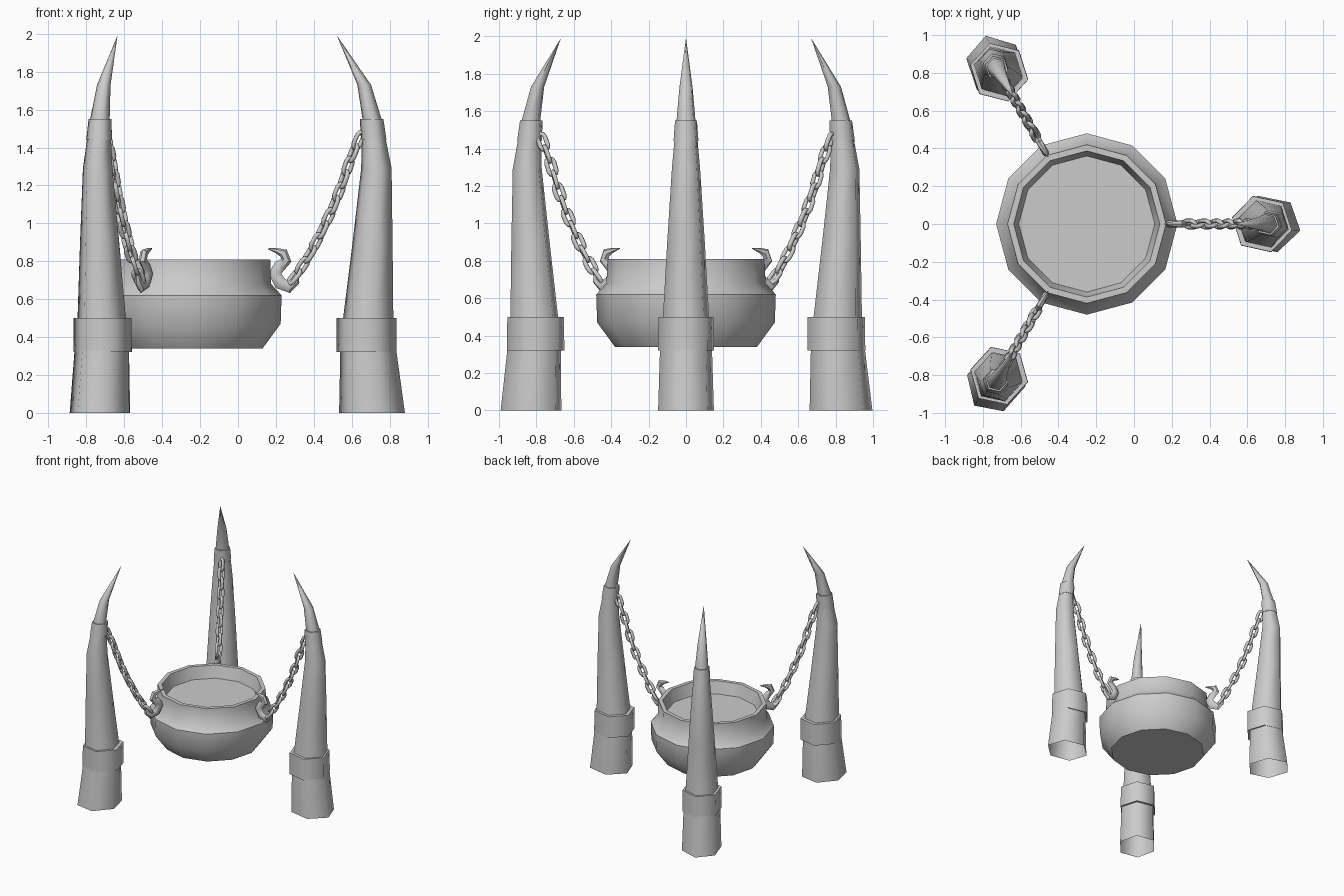
import bpy
import bmesh
from math import sin, cos, pi, radians
from mathutils import Vector, Matrix

cube = bpy.data.objects.get("Cube")
if cube:
    bpy.data.objects.remove(cube, do_unlink=True)

GREY = (0.6, 0.6, 0.6, 1)
mat = bpy.data.materials.new("plain grey")
mat.use_nodes = True
mat.diffuse_color = GREY
bsdf = mat.node_tree.nodes["Principled BSDF"]
bsdf.inputs["Base Color"].default_value = GREY
bsdf.inputs["Roughness"].default_value = 0.8

CENTRE = Vector((-0.25, 0, 0))


def loft(bm, rings, closed=False, cap_start=False, cap_end=False):
    """Skin a list of equal-sized point rings."""
    rows = [[bm.verts.new(p) for p in ring] for ring in rings]
    n = len(rows[0])
    pairs = list(zip(rows, rows[1:])) + ([(rows[-1], rows[0])] if closed else [])
    for a, b in pairs:
        for i in range(n):
            j = (i + 1) % n
            bm.faces.new((a[i], a[j], b[j], b[i]))
    if cap_start:
        bm.faces.new(rows[0][::-1])
    if cap_end:
        bm.faces.new(rows[-1])


def finish(bm, name, angle, turns=(0,), recalc=True):
    """Make a shaded mesh and place turned copies around the pot."""
    if recalc:
        bmesh.ops.recalc_face_normals(bm, faces=bm.faces)
    mesh = bpy.data.meshes.new(name)
    bm.to_mesh(mesh)
    bm.free()
    mesh.materials.append(mat)
    mesh.shade_smooth()
    mesh.set_sharp_from_angle(angle=radians(angle))
    for k, turn in enumerate(turns):
        obj = bpy.data.objects.new(name if len(turns) == 1 else f"{name}_{k + 1}", mesh)
        bpy.context.collection.objects.link(obj)
        obj.matrix_world = (Matrix.Translation(CENTRE) @ Matrix.Rotation(turn, 4, "Z")
                            @ Matrix.Translation(-CENTRE))


THREE = [i * 2 * pi / 3 for i in range(3)]


def horn_ring(z, x, rx, ry):
    """Slightly turned hexagon."""
    angles = [radians(-13) + i * pi / 3 for i in range(6)]
    return [(x + 1.03 * rx * cos(a), 1.04 * ry * sin(a), z) for a in angles]


# Pot with rim, inner wall and filled surface
profile = [(0.38, 0.34), (0.475, 0.47), (0.48, 0.62), (0.425, 0.68), (0.42, 0.81),
           (0.387, 0.81), (0.36, 0.71)]
bm = bmesh.new()
loft(bm, [[CENTRE + Vector((r * cos(i * pi / 6), r * sin(i * pi / 6), z)) for i in range(12)]
          for r, z in profile], cap_start=True, cap_end=True)
finish(bm, "pot", 40)

# Horns, open underneath
bm = bmesh.new()
loft(bm, [horn_ring(*s) for s in (
    (0, 0.707, 0.173, 0.15), (0.32, 0.688, 0.148, 0.14), (0.5, 0.687, 0.132, 0.124),
    (0.9, 0.71, 0.105, 0.101), (1.29, 0.73, 0.08, 0.076), (1.47, 0.714, 0.06, 0.06))])
finish(bm, "horn", 65, THREE, recalc=False)

bm = bmesh.new()
loft(bm, [horn_ring(*s) for s in (
    (1.47, 0.714, 0.052, 0.054), (1.55, 0.707, 0.05, 0.051), (1.73, 0.666, 0.036, 0.035),
    (1.985, 0.525, 0.001, 0.001))], cap_end=True)
finish(bm, "horn_tip", 65, THREE, recalc=False)

# Lower and upper bands around each horn
for name, low, high, thick in (
        ("lower_band", (0.32, 0.678, 0.158, 0.15), (0.5, 0.678, 0.157, 0.148), 0.03),
        ("upper_band", (1.44, 0.716, 0.067, 0.067), (1.55, 0.705, 0.062, 0.059), 0.014)):
    bm = bmesh.new()
    slim = [(z, x, rx - thick, ry - thick) for z, x, rx, ry in (low, high)]
    loft(bm, [horn_ring(*s) for s in (slim[0], low, high, slim[1])], closed=True)
    finish(bm, name, 65, THREE)

# Curled hook over the rim, tapering to a point at each end
hook = [(0.16, 0.866, 0.003), (0.2, 0.857, 0.013), (0.24, 0.843, 0.025), (0.255, 0.805, 0.028),
        (0.22, 0.775, 0.032), (0.195, 0.735, 0.034), (0.222, 0.684, 0.034),
        (0.27, 0.664, 0.032), (0.303, 0.695, 0.023), (0.318, 0.755, 0.003)]
rings = []
for i, (x, z, r) in enumerate(hook):
    a, b = hook[max(i - 1, 0)], hook[min(i + 1, len(hook) - 1)]
    side = Vector((a[1] - b[1], 0, b[0] - a[0])).normalized()
    depth = Vector((0, min(r, 0.02), 0))
    rings.append([Vector((x, 0, z)) + side * r * cos(k * pi / 3) + depth * sin(k * pi / 3)
                  for k in range(6)])
bm = bmesh.new()
loft(bm, rings, cap_start=True, cap_end=True)
finish(bm, "hook", 50, THREE)


# Sagging chain of interlocked oval links
def add_link(bm, middle, tangent, roll, length, width, wire):
    across = Vector((0, cos(roll), 0)) + tangent.cross(Vector((0, 1, 0))) * sin(roll)
    normal = tangent.cross(across)
    r = width / 2 - wire
    straight = length / 2 - width / 2
    rings = []
    for i in range(10):
        a = (i if i < 5 else i - 1) * pi / 4
        shift = straight if i < 5 else -straight
        out = across * cos(a) + tangent * sin(a)
        spot = middle + tangent * shift + out * r
        rings.append([spot + (out * cos(k * pi / 3) + normal * sin(k * pi / 3)) * wire
                      for k in range(6)])
    loft(bm, rings, closed=True)


path = [Vector((x, 0, z)) for x, z in (
    (0.275, 0.69), (0.32, 0.745), (0.38, 0.84), (0.435, 0.945), (0.495, 1.07),
    (0.55, 1.21), (0.59, 1.33), (0.645, 1.46))]
lengths = [(b - a).length for a, b in zip(path, path[1:])]
COUNT = 12
bm = bmesh.new()
for n in range(COUNT):
    d = 0.035 + n * (sum(lengths) - 0.06) / (COUNT - 1)
    k = 0
    while k < len(lengths) - 1 and d > lengths[k]:
        d -= lengths[k]
        k += 1
    tangent = (path[k + 1] - path[k]).normalized()
    add_link(bm, path[k] + tangent * d, tangent, radians(35 + 90 * (n % 2)),
             0.115, 0.066, 0.0125)
finish(bm, "chain", 65, THREE)
